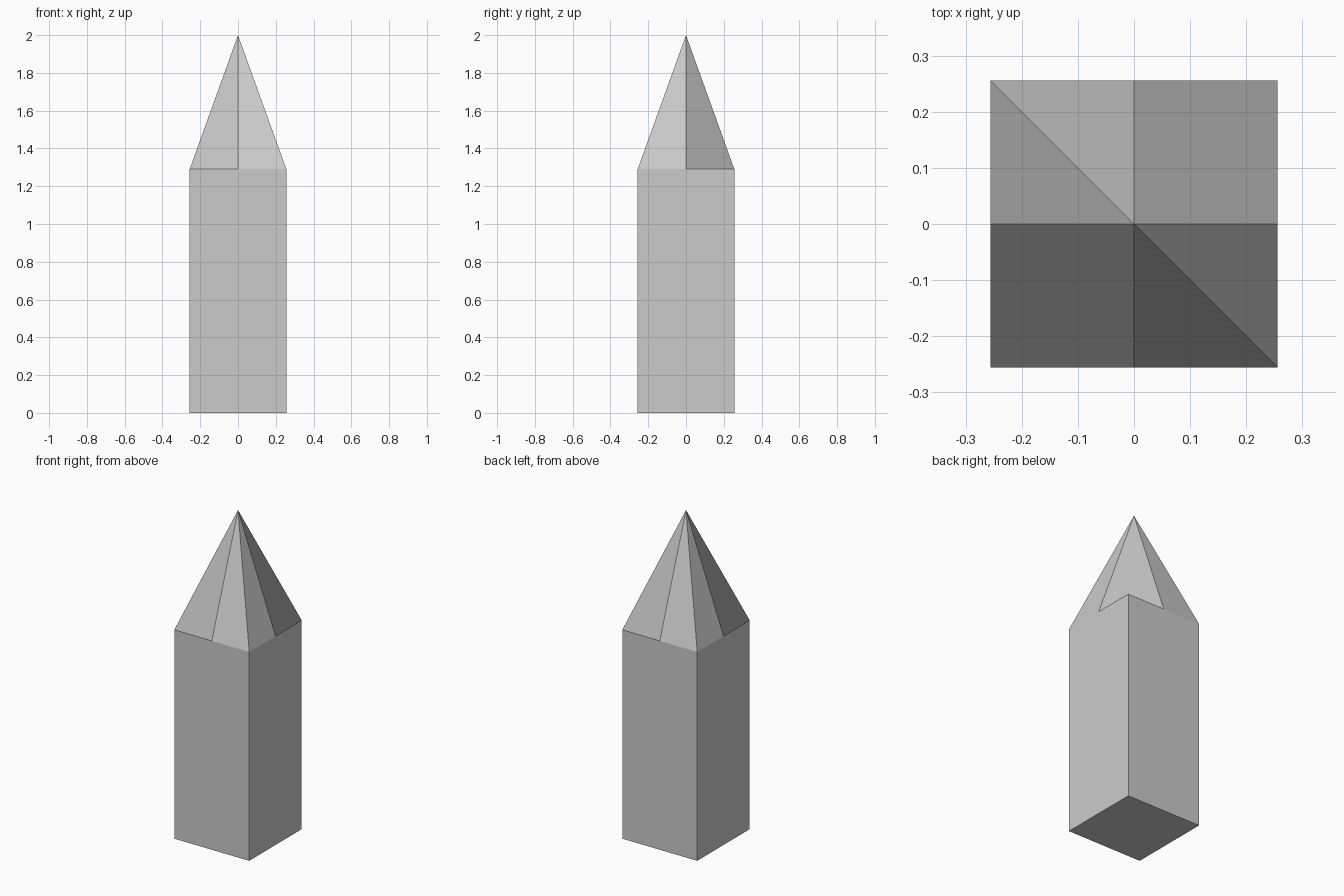
import bpy, bmesh

if "Cube" in bpy.data.objects:
    bpy.data.objects.remove(bpy.data.objects["Cube"])

HALF, SHOULDER, TOP = 0.256, 1.29, 2.0

bm = bmesh.new()

# ring of corners (even) and side midpoints (odd), counter-clockwise from front left
plan = [(-1, -1), (0, -1), (1, -1), (1, 0), (1, 1), (0, 1), (-1, 1), (-1, 0)]
ring = [bm.verts.new((x * HALF, y * HALF, SHOULDER)) for x, y in plan]
base = [bm.verts.new((x * HALF, y * HALF, 0)) for x, y in plan[::2]]
apex = bm.verts.new((0, 0, TOP))

# shaft walls and underside
for i in range(4):
    j = (i + 1) % 4
    bm.faces.new((base[i], base[j], ring[2 * j], ring[2 * i + 1], ring[2 * i]))
bm.faces.new(base[::-1])

# pointed tip: folded quads on two corners, split triangles on the other two
for c in (0, 2, 4, 6):
    before, corner, after = ring[c - 1], ring[c], ring[c + 1]
    if c in (0, 4):
        bm.faces.new((apex, before, corner, after))
    else:
        bm.faces.new((apex, before, corner))
        bm.faces.new((apex, corner, after))

mesh = bpy.data.meshes.new("pointed_post")
bm.to_mesh(mesh)
bm.free()
bpy.context.collection.objects.link(bpy.data.objects.new("pointed_post", mesh))
